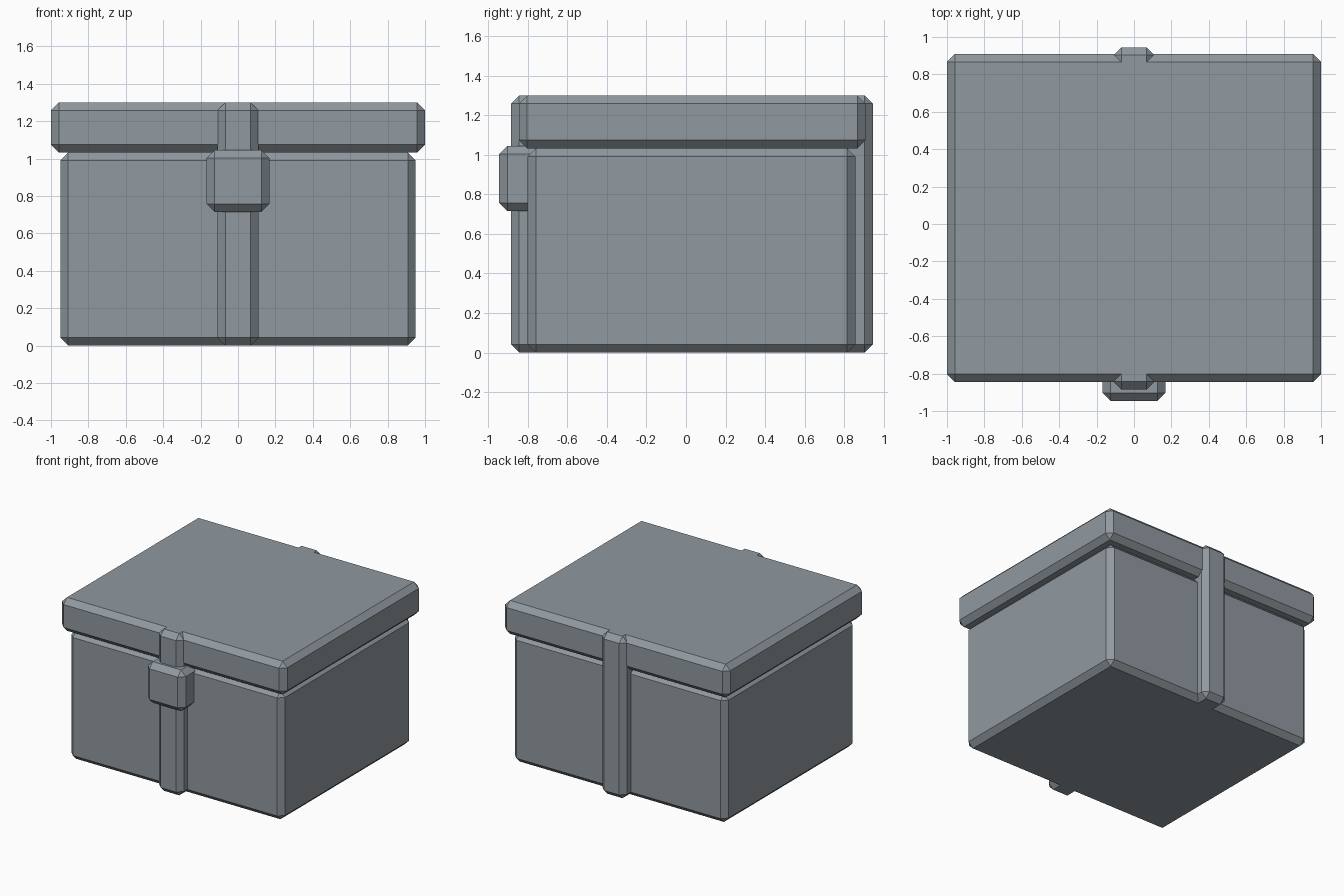
import bpy
import bmesh
from mathutils import Vector

if "Cube" in bpy.data.objects:
    bpy.data.objects.remove(bpy.data.objects["Cube"])

BEVEL = 0.042

# Dark blue-grey metal shared by every part
metal = bpy.data.materials.new("dark_metal")
metal.diffuse_color = (0.28, 0.32, 0.35, 1)
metal.use_nodes = True
metal.node_tree.nodes["Principled BSDF"].inputs["Base Color"].default_value = metal.diffuse_color


def chamfered_box(name, lo, hi):
    """Box between two corners with a flat one-step chamfer on all edges."""
    lo, hi = Vector(lo), Vector(hi)
    bm = bmesh.new()
    bmesh.ops.create_cube(bm, size=1)
    bmesh.ops.scale(bm, vec=hi - lo, verts=bm.verts)
    bmesh.ops.translate(bm, vec=(lo + hi) / 2, verts=bm.verts)
    bmesh.ops.bevel(bm, geom=bm.edges[:], offset=BEVEL, segments=1,
                    profile=0.5, affect='EDGES')
    mesh = bpy.data.meshes.new(name)
    bm.to_mesh(mesh)
    bm.free()
    mesh.materials.append(metal)
    obj = bpy.data.objects.new(name, mesh)
    bpy.context.collection.objects.link(obj)
    return obj


# Chest body
chamfered_box("chest_body", (-0.95, -0.80, 0), (0.95, 0.857, 1.032))

# Overhanging lid
chamfered_box("lid", (-1, -0.845, 1.032), (1, 0.908, 1.30))

# Strap running through the chest from front to back
chamfered_box("strap", (-0.11, -0.885, 0), (0.11, 0.945, 1.30))

# Front clasp, set into the body
chamfered_box("clasp", (-0.168, -0.945, 0.715), (0.168, -0.70, 1.045))
